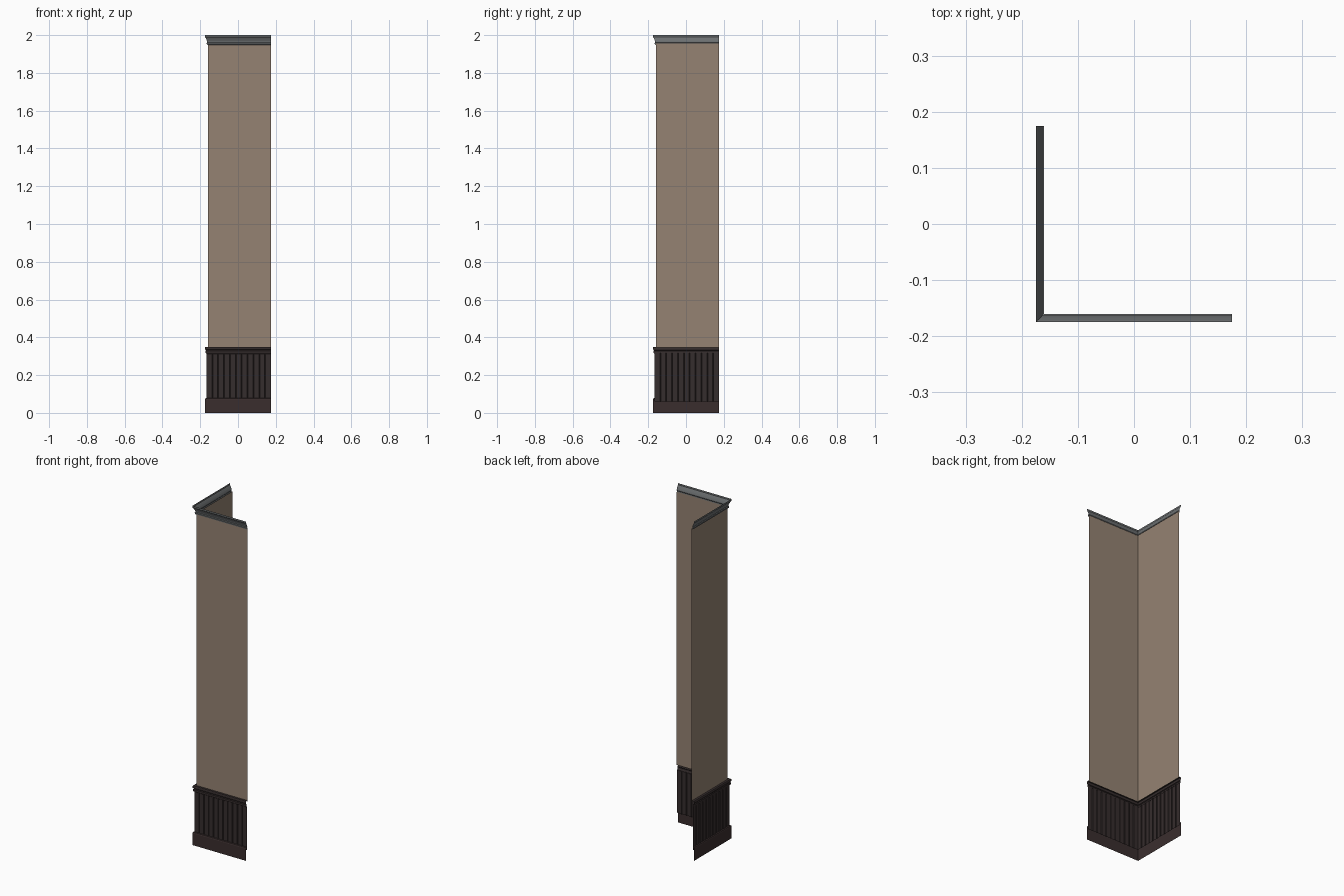
import bpy

if "Cube" in bpy.data.objects:
    bpy.data.objects.remove(bpy.data.objects["Cube"])

WALL = 0.16    # distance of the two wall planes from the centre
END = 0.175    # free end of both arms


def material(name, rgb):
    m = bpy.data.materials.new(name)
    m.diffuse_color = (*rgb, 1.0)
    m.use_nodes = True
    m.node_tree.nodes["Principled BSDF"].inputs["Base Color"].default_value = m.diffuse_color
    return m


tan = material("tan_plaster", (0.30, 0.225, 0.17))
wood = material("dark_wood", (0.036, 0.026, 0.026))
base_wood = material("base_wood", (0.042, 0.027, 0.027))
grey = material("grey_trim", (0.15, 0.16, 0.165))


def sheet(name, rows, mat):
    """Skin a grid of points; each row holds equally many points."""
    n = len(rows[0])
    verts = [p for row in rows for p in row]
    faces = [(r * n + i, (r + 1) * n + i, (r + 1) * n + i + 1, r * n + i + 1)
             for r in range(len(rows) - 1) for i in range(n - 1)]
    mesh = bpy.data.meshes.new(name)
    mesh.from_pydata(verts, [], faces)
    mesh.materials.append(mat)
    ob = bpy.data.objects.new(name, mesh)
    bpy.context.collection.objects.link(ob)
    return ob


def moulding(name, profile, mat):
    """Sweep an (outset, height) profile round the mitred corner."""
    rows = []
    for d, z in profile:
        o = -WALL - d
        rows.append([(END, o, z), (o, o, z), (o, END, z)])
    return sheet(name, rows, mat)


# Plain upper wall
moulding("wall", [(0, 0.345), (0, 1.955)], tan)

# Skirting board
moulding("baseboard", [(0.015, 0), (0.015, 0.07), (0.013, 0.076),
                       (0.007, 0.078)], base_wood)

# Rail over the wainscot
moulding("chair_rail", [(0.006, 0.312), (0.010, 0.315), (0.012, 0.320),
                        (0.012, 0.328), (0.009, 0.332), (0.014, 0.337),
                        (0.015, 0.341), (0.015, 0.346), (0.013, 0.35),
                        (0, 0.35)], wood)

# Flared crown, open at the top
moulding("crown", [(0, 1.948), (0.005, 1.950), (0.006, 1.958),
                   (0.003, 1.962), (0.004, 1.968), (0.007, 1.976),
                   (0.012, 1.986), (0.015, 1.990), (0.015, 2.0)], grey)

# Wainscot boards separated by V grooves, running round the corner
out, depth, half, boards = 0.007, 0.004, 0.0025, 11
o = -WALL - out
step = (END - o) / boards
arm = [(END, 0)]
for k in range(1, boards):
    s = END - k * step
    arm += [(s + half, 0), (s, depth), (s - half, 0)]
path = [(s, o + d) for s, d in arm] + [(o, o)]
path += [(o + d, s) for s, d in reversed(arm)]
sheet("wainscot", [[(x, y, z) for x, y in path] for z in (0.06, 0.316)], wood)
